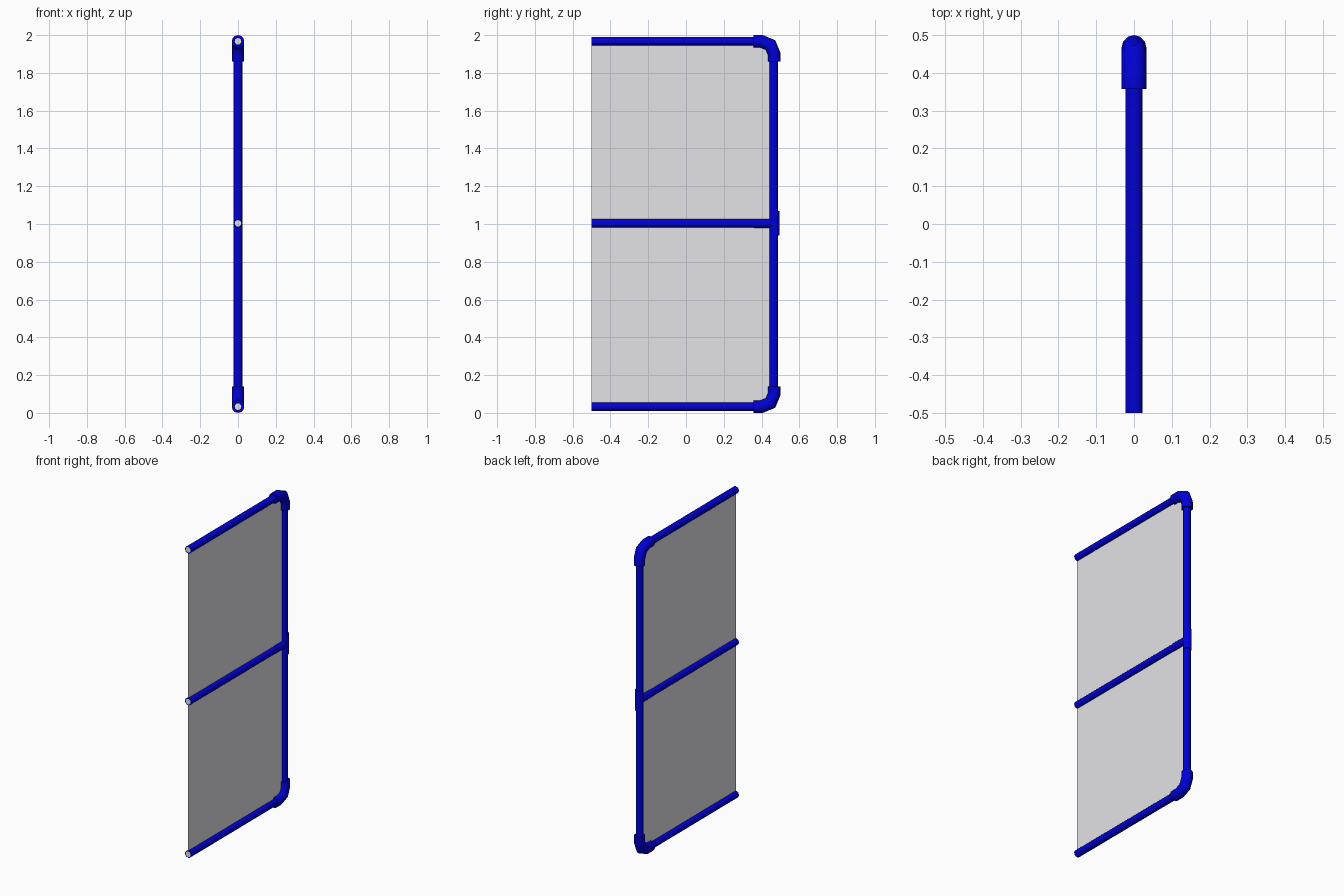
import bpy, bmesh, math
from mathutils import Vector

if "Cube" in bpy.data.objects:
    bpy.data.objects.remove(bpy.data.objects["Cube"])

def material(name, col):
    m = bpy.data.materials.new(name)
    m.diffuse_color = (*col, 1)
    m.use_nodes = True
    m.node_tree.nodes["Principled BSDF"].inputs["Base Color"].default_value = m.diffuse_color
    return m

BLUE = material("blue_paint", (0.0, 0.0, 0.68))
GREY = material("light_grey", (0.77, 0.77, 0.8))

POST_Y, ELBOW_R, PIPE_R = 0.465, 0.033, 0.0225
LOW, MID, HIGH = 0.033, 1.003, 1.967

def sweep(name, pts, r, sides=12, front_cap=False):
    """Round tube through (y, z) points in the x = 0 plane."""
    bm = bmesh.new()
    P = [Vector((0, y, z)) for y, z in pts]
    rings = []
    for i, p in enumerate(P):
        a = (P[i] - P[i - 1]).normalized() if i else None
        b = (P[i + 1] - P[i]).normalized() if i < len(P) - 1 else None
        t = ((a or b) + (b or a)).normalized()
        side = Vector((1, 0, 0))
        up = t.cross(side)
        stretch = 1 / t.dot(a or b)
        rings.append([bm.verts.new(p + side * r * math.cos(k * math.tau / sides)
                                   + up * r * stretch * math.sin(k * math.tau / sides))
                      for k in range(sides)])
    for A, B in zip(rings, rings[1:]):
        for k in range(sides):
            j = (k + 1) % sides
            bm.faces.new((A[k], A[j], B[j], B[k]))
    start = bm.faces.new(rings[0][::-1])
    bm.faces.new(rings[-1])
    bmesh.ops.recalc_face_normals(bm, faces=bm.faces[:])
    if front_cap:  # pale centre on the cut end of the pipe
        bmesh.ops.inset_region(bm, faces=[start], thickness=0.005)
        start.material_index = 1
    me = bpy.data.meshes.new(name)
    bm.to_mesh(me)
    bm.free()
    me.materials.append(BLUE)
    me.materials.append(GREY)
    ob = bpy.data.objects.new(name, me)
    bpy.context.collection.objects.link(ob)
    bpy.ops.object.select_all(action='DESELECT')
    ob.select_set(True)
    bpy.context.view_layer.objects.active = ob
    bpy.ops.object.shade_smooth_by_angle(angle=math.radians(40))
    return ob

# Rails and post
for name, z in (("bottom_rail", LOW), ("middle_rail", MID), ("top_rail", HIGH)):
    sweep(name, [(-0.5, z), (0.41, z)], PIPE_R, front_cap=True)
sweep("post", [(POST_Y, 0.1), (POST_Y, 1.9)], PIPE_R)

# Corner elbows: straight sockets joined by a bend
ELBOW_Y, BEND, STEPS = 0.467, 0.067, 2
for name, z, s in (("bottom_elbow", LOW, 1), ("top_elbow", HIGH, -1)):
    path = [(0.357, z)]
    for i in range(STEPS + 1):
        a = math.radians(90 * i / STEPS)
        path.append((ELBOW_Y - BEND + BEND * math.sin(a),
                     z + s * BEND * (1 - math.cos(a))))
    path.append((ELBOW_Y, z + s * 0.107))
    sweep(name, path, ELBOW_R)

# Tee fitting
sweep("tee_sleeve", [(0.469, 0.938), (0.469, 1.068)], 0.025)
sweep("tee_branch", [(0.36, MID), (0.465, MID)], 0.0245)

# Thin flat panels between the rails
for name, z0, z1 in (("lower_panel", LOW, MID), ("upper_panel", MID, HIGH)):
    me = bpy.data.meshes.new(name)
    me.from_pydata([(0, -0.5, z0), (0, 0.45, z0), (0, 0.45, z1), (0, -0.5, z1)],
                   [], [(0, 1, 2, 3)])
    me.materials.append(GREY)
    bpy.context.collection.objects.link(bpy.data.objects.new(name, me))
